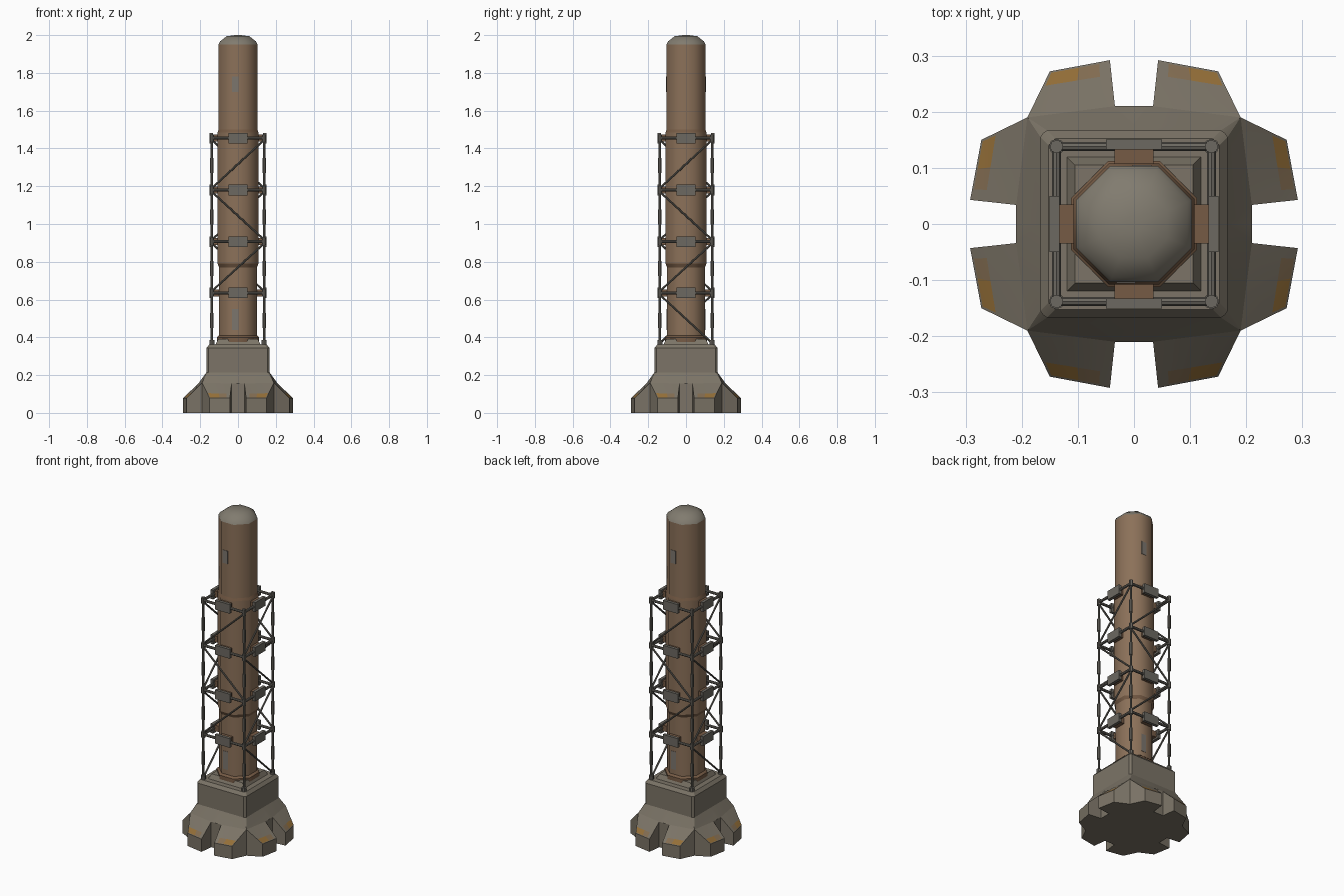
import bpy, bmesh, math
from mathutils import Vector, Matrix

if "Cube" in bpy.data.objects:
    bpy.data.objects.remove(bpy.data.objects["Cube"])


def material(name, rgb):
    m = bpy.data.materials.new(name)
    m.diffuse_color = (*rgb, 1)
    m.use_nodes = True
    m.node_tree.nodes["Principled BSDF"].inputs["Base Color"].default_value = m.diffuse_color
    return m


STONE = material("grey base", (0.20, 0.175, 0.135))
BROWN = material("brown casing", (0.26, 0.165, 0.10))
DARK = material("dark brown band", (0.18, 0.105, 0.06))
STEEL = material("grey steel", (0.15, 0.14, 0.12))
CAP = material("grey cap", (0.22, 0.20, 0.16))
ORANGE = material("orange paint", (0.30, 0.16, 0.04))
FADED = material("faded paint", (0.23, 0.155, 0.085))
PATCH = material("grey patch", (0.20, 0.18, 0.155))


def finish(name, bm, mats, smooth=None):
    me = bpy.data.meshes.new(name)
    bm.to_mesh(me)
    bm.free()
    ob = bpy.data.objects.new(name, me)
    bpy.context.collection.objects.link(ob)
    for m in mats:
        me.materials.append(m)
    if smooth:
        bpy.ops.object.select_all(action='DESELECT')
        ob.select_set(True)
        bpy.context.view_layer.objects.active = ob
        bpy.ops.object.shade_smooth_by_angle(angle=math.radians(smooth))
    return ob


def box(bm, center, size, turn=0):
    mat = Matrix.Rotation(turn, 4, 'Z') @ Matrix.Translation(center) @ Matrix.Diagonal((*size, 1))
    bmesh.ops.create_cube(bm, size=1, matrix=mat)


def rod(bm, p, q, r, sides=8):
    p, q = Vector(p), Vector(q)
    d = q - p
    mat = Matrix.Translation((p + q) / 2) @ d.to_track_quat('Z', 'Y').to_matrix().to_4x4()
    bmesh.ops.create_cone(bm, cap_ends=True, segments=sides, radius1=r, radius2=r,
                          depth=d.length, matrix=mat)


# Base: one eighth, mirrored and turned four times
def base_faces():
    m, a, b, c, d = [Vector(v) for v in (
        (0, .21, .155), (.034, .21, .155), (.043, .292, .078), (.15, .272, .078), (.19, .19, .16))]

    def low(v):
        return Vector((v.x, v.y, 0))

    def ring(r, z):
        return [Vector((0, r, z)), Vector((r - .012, r, z)), Vector((r - .005, r - .005, z))]

    out = []
    line = [m, a, b, c, d]
    for p, q in zip(line, line[1:]):                       # foot walls
        out.append(([low(q), low(p), p, q], 0))
    us, vs = [0, .17, .5, .96, 1], [0, .04, .32, 1]        # painted foot tops
    P = lambda u, v: b.lerp(c, u).lerp(a.lerp(d, u), v)
    for i in range(4):
        for j in range(3):
            mi = {1: 2, 2: 1}.get(i, 0) if j == 1 else 0
            out.append(([P(us[i], vs[j + 1]), P(us[i + 1], vs[j + 1]),
                         P(us[i + 1], vs[j]), P(us[i], vs[j])], mi))
    rings = [ring(.167, .215), ring(.167, .343), ring(.152, .362)]
    M, E, G = rings[0]
    out += [([a, m, M], 0), ([d, a, M, E], 0), ([d, E, G], 0)]
    for lo, hi in zip(rings, rings[1:]):                   # upright block
        for i in (0, 1):
            out.append(([lo[i + 1], lo[i], hi[i], hi[i + 1]], 0))
    M, E, G = rings[-1]
    out.append(([Vector((0, 0, M.z)), G, E, M], 0))
    out.append(([Vector((0, 0, 0))] + [low(v) for v in line], 0))
    return out


bm = bmesh.new()
for k in range(4):
    rot = Matrix.Rotation(k * math.pi / 2, 3, 'Z')
    for sx in (1, -1):
        for pts, mi in base_faces():
            vs = [bm.verts.new(rot @ Vector((p.x * sx, p.y, p.z))) for p in pts]
            f = bm.faces.new(vs if sx == 1 else vs[::-1])
            f.material_index = mi
bmesh.ops.remove_doubles(bm, verts=bm.verts, dist=1e-5)
finish("footed_base", bm, [STONE, ORANGE, FADED], 20)

# Square plinth under the tower
bm = bmesh.new()
bmesh.ops.create_cone(bm, cap_ends=True, segments=4, radius1=.12 * math.sqrt(2),
                      radius2=.105 * math.sqrt(2), depth=.03,
                      matrix=Matrix.Translation((0, 0, .375)) @ Matrix.Rotation(math.pi / 4, 4, 'Z'))
finish("plinth", bm, [STONE])


# Eight-sided tower with a flat radius / height profile
def lathe(name, prof, mat):
    bm = bmesh.new()
    rings = []
    for r, z in prof:
        R = r / math.cos(math.pi / 8)
        rings.append([bm.verts.new((R * math.cos((i + .5) * math.pi / 4),
                                    R * math.sin((i + .5) * math.pi / 4), z)) for i in range(8)])
    for lo, hi in zip(rings, rings[1:]):
        for i in range(8):
            j = (i + 1) % 8
            bm.faces.new((lo[i], lo[j], hi[j], hi[i]))
    bm.faces.new(rings[0][::-1])
    bm.faces.new(rings[-1])
    return finish(name, bm, [mat], 46)


lathe("lower_casing", [(.1, .36), (.1, .77)], BROWN)
lathe("middle_casing", [(.108, .79), (.108, 1.485)], BROWN)
lathe("upper_casing", [(.103, 1.5), (.103, 1.95)], BROWN)
lathe("foot_band", [(.112, .37), (.112, .4), (.1, .41)], DARK)
lathe("lower_band", [(.1, .77), (.108, .79)], DARK)
lathe("upper_band", [(.108, 1.485), (.103, 1.5)], DARK)
lathe("cap", [(.103, 1.95), (.095, 1.967), (.06, 1.994), (.015, 2.0)], CAP)

# Grey patches on front and back
bm = bmesh.new()
for turn in (0, math.pi):
    box(bm, (-.014, -.103, 1.74), (.034, .004, .08), turn)
    box(bm, (-.014, -.1, .495), (.034, .004, .11), turn)
finish("casing_patches", bm, [PATCH])

# Truss cage
H = .138
LEVELS = [.36, .635, .907, 1.18, 1.455]
posts, struts, plates, clamps = [bmesh.new() for _ in range(4)]
for k in range(4):
    turn = k * math.pi / 2
    rot = Matrix.Rotation(turn, 3, 'Z')
    at = lambda x, z, y=-H: rot @ Vector((x, y, z))
    rod(posts, at(-H, .34), at(-H, 1.475), .0065)
    rod(posts, at(-H, .355), at(-H, .385), .014)
    for n, z in enumerate(LEVELS):
        if n:
            rod(struts, at(-H, z), at(H, z), .008)
            rod(posts, at(-H, z - .018), at(-H, z + .018), .012)
            box(plates, (0, -.142, z), (.1, .018, .056), turn)
            box(clamps, (0, -.117, z), (.07, .034, .036), turn)
        if n < 4:
            rod(posts, at(-H, z + .09), at(-H, z + .17), .0095)
            s = 1 if n % 2 else -1                         # zigzag braces
            if n or k % 2:
                rod(struts, at(s * -H, z + .01), at(s * H, LEVELS[n + 1] - .01), .0055)
finish("corner_posts", posts, [STEEL], 40)
finish("cage_struts", struts, [STEEL], 40)
finish("bracket_plates", plates, [STEEL])
finish("bracket_clamps", clamps, [DARK])
